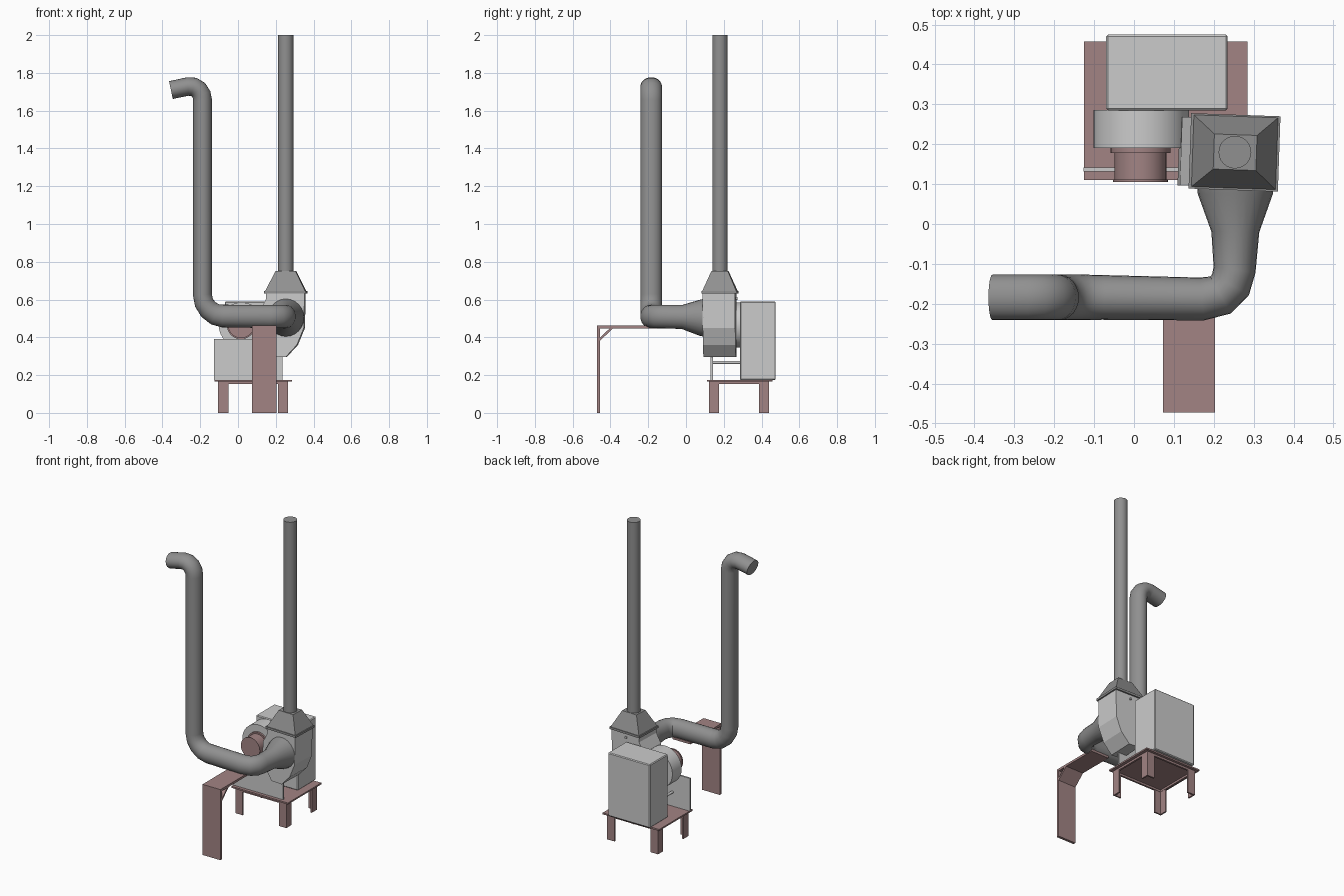
import bpy, bmesh, math
from mathutils import Vector, Matrix

if "Cube" in bpy.data.objects:
    bpy.data.objects.remove(bpy.data.objects["Cube"])


def material(name, col):
    m = bpy.data.materials.new(name)
    m.diffuse_color = (*col, 1)
    m.use_nodes = True
    m.node_tree.nodes["Principled BSDF"].inputs["Base Color"].default_value = m.diffuse_color
    return m


BROWN = material("brown_paint", (0.36, 0.23, 0.23))
DARK = material("dark_duct", (0.28, 0.28, 0.28))


def finish(name, bm, mat=None, smooth=False):
    bmesh.ops.recalc_face_normals(bm, faces=bm.faces)
    me = bpy.data.meshes.new(name)
    bm.to_mesh(me)
    bm.free()
    ob = bpy.data.objects.new(name, me)
    bpy.context.collection.objects.link(ob)
    if mat:
        me.materials.append(mat)
    if smooth:
        bpy.ops.object.select_all(action='DESELECT')
        ob.select_set(True)
        bpy.context.view_layer.objects.active = ob
        bpy.ops.object.shade_smooth_by_angle(angle=math.radians(35))
    return ob


def box(name, x, y, z, mat=None, bevel=0):
    bm = bmesh.new()
    lo, hi = Vector((x[0], y[0], z[0])), Vector((x[1], y[1], z[1]))
    bmesh.ops.create_cube(bm, size=1, matrix=Matrix.Translation((lo + hi) / 2)
                          @ Matrix.Diagonal((*(hi - lo), 1)))
    if bevel:
        bmesh.ops.bevel(bm, geom=bm.edges[:], offset=bevel, segments=1, affect='EDGES')
    return finish(name, bm, mat)


def loft(name, rings, mat=None, smooth=False):
    """Skin a list of equal-length point rings and cap both ends."""
    bm = bmesh.new()
    vs = [[bm.verts.new(p) for p in r] for r in rings]
    n = len(vs[0])
    for a, b in zip(vs, vs[1:]):
        for i in range(n):
            bm.faces.new((a[i], a[(i + 1) % n], b[(i + 1) % n], b[i]))
    bm.faces.new(vs[0])
    bm.faces.new(vs[-1])
    return finish(name, bm, mat, smooth)


def prism(name, profile, place, mat=None):
    """Profile points extruded between two levels; place(u, v, end) gives a point."""
    return loft(name, [[place(u, v, e) for u, v in profile] for e in (0, 1)], mat)


def sweep(name, stations, up, mat=None, n=24):
    """Stations are (point, side radius, up radius) along a path."""
    pts = [Vector(s[0]) for s in stations]
    up, rings = Vector(up), []
    last = None
    for i, (_, rs, ru) in enumerate(stations):
        t = Vector((0, 0, 0))
        if i:
            t += (pts[i] - pts[i - 1]).normalized()
        if i < len(pts) - 1:
            t += (pts[i + 1] - pts[i]).normalized()
        t.normalize()
        if last:
            up = last.rotation_difference(t) @ up
        last = t
        side = t.cross(up).normalized()
        rings.append([pts[i] + side * rs * math.cos(a) + up * ru * math.sin(a)
                      for a in (2 * math.pi * k / n for k in range(n))])
    return loft(name, rings, mat, True)


def y_cylinder(name, x, z, r, y0, y1, mat=None):
    return sweep(name, [((x, y0, z), r, r), ((x, y1, z), r, r)], (0, 0, 1), mat, 32)


def turn(ob, c, deg):
    ob.data.transform(Matrix.Translation((*c, 0)) @ Matrix.Rotation(math.radians(deg), 4, 'Z')
                      @ Matrix.Translation((-c[0], -c[1], 0)))


# Base table: top plate, edge frame, four angle-iron legs
box("table_top", (-0.125, 0.285), (0.11, 0.457), (0.165, 0.175), BROWN)
for i, y in enumerate((0.122, 0.428)):
    box(f"table_rail_x_{i}", (-0.105, 0.265), (y, y + 0.012), (0.152, 0.165), BROWN)
for i, x in enumerate((-0.105, 0.253)):
    box(f"table_rail_y_{i}", (x, x + 0.012), (0.122, 0.44), (0.152, 0.165), BROWN)
w, t = 0.054, 0.010
angle_iron = [(0, 0), (w, 0), (w, t), (t, t), (t, w), (0, w)]
for cx, sx in ((-0.105, 1), (0.265, -1)):
    for cy, sy in ((0.122, 1), (0.44, -1)):
        prism(f"table_leg_{'left' if sx > 0 else 'right'}_{'front' if sy > 0 else 'back'}",
              angle_iron, lambda u, v, e: (cx + sx * u, cy + sy * v, e * 0.165), BROWN)

# Machine cabinet, front plate and tie rod
box("cabinet", (-0.07, 0.235), (0.285, 0.475), (0.175, 0.59), bevel=0.005)
box("front_plate", (-0.127, 0.235), (0.131, 0.142), (0.175, 0.39))
y_cylinder("tie_rod", 0.0, 0.267, 0.008, 0.142, 0.285)

# Drum and motor
y_cylinder("drum", 0.018, 0.465, 0.12, 0.19, 0.286)
y_cylinder("motor_flange", 0.016, 0.465, 0.075, 0.178, 0.19, BROWN)
y_cylinder("motor", 0.016, 0.465, 0.065, 0.112, 0.178, BROWN)
y_cylinder("motor_end_cap", 0.016, 0.465, 0.069, 0.105, 0.112, BROWN)

# Fan housing (scroll) with bolt
scroll = [(0.15, 0.635), (0.15, 0.6), (0.118, 0.54), (0.112, 0.46), (0.135, 0.37),
          (0.18, 0.297), (0.255, 0.295), (0.315, 0.36), (0.352, 0.45), (0.355, 0.635)]
turn(prism("fan_housing", scroll, lambda u, v, e: (u, 0.092 + e * 0.172, v)), (0.25, 0.18), -2)
y_cylinder("housing_bolt", 0.25, 0.605, 0.008, 0.262, 0.272)

# Exhaust hood and stack
def rect(x0, x1, y0, y1, z):
    return [(x0, y0, z), (x1, y0, z), (x1, y1, z), (x0, y1, z)]


turn(box("hood_flange", (0.14, 0.364), (0.085, 0.274), (0.632, 0.646), DARK), (0.25, 0.18), -2)
turn(loft("hood", [rect(0.147, 0.358, 0.09, 0.27, 0.646), rect(0.2, 0.307, 0.136, 0.224, 0.75)],
          DARK), (0.25, 0.18), -2)
sweep("exhaust_stack", [((0.253, 0.18, 0.74), 0.041, 0.041), ((0.253, 0.18, 2.0), 0.041, 0.041)],
      (0, 1, 0), DARK)

# Intake duct: cone, side elbow, horizontal run, riser, spout
sweep("intake_duct", [
    ((0.254, 0.094, 0.504), 0.096, 0.1),
    ((0.254, 0.075, 0.504), 0.094, 0.096),
    ((0.254, -0.02, 0.508), 0.06, 0.064),
    ((0.252, -0.115, 0.51), 0.053, 0.062),
    ((0.242, -0.152, 0.51), 0.053, 0.062),
    ((0.217, -0.178, 0.51), 0.053, 0.061),
    ((0.17, -0.188, 0.51), 0.054, 0.061),
    ((-0.08, -0.184, 0.513), 0.056, 0.06),
    ((-0.12, -0.184, 0.521), 0.057, 0.057),
    ((-0.155, -0.184, 0.546), 0.057, 0.054),
    ((-0.18, -0.184, 0.582), 0.057, 0.051),
    ((-0.188, -0.184, 0.625), 0.057, 0.05),
    ((-0.188, -0.184, 1.655), 0.057, 0.05),
    ((-0.193, -0.184, 1.685), 0.057, 0.05),
    ((-0.210, -0.184, 1.711), 0.057, 0.05),
    ((-0.235, -0.184, 1.726), 0.057, 0.05),
    ((-0.265, -0.184, 1.728), 0.057, 0.049),
    ((-0.355, -0.184, 1.709), 0.057, 0.048)], (0, 0, 1), DARK)

# Duct support bracket: upright, shelf, diagonal brace
bx = (0.073, 0.203)
box("bracket_upright", bx, (-0.472, -0.455), (0, 0.463), BROWN)
box("bracket_shelf", bx, (-0.472, -0.15), (0.448, 0.463), BROWN)
prism("bracket_brace", [(-0.456, 0.382), (-0.456, 0.398), (-0.402, 0.449), (-0.384, 0.449)],
      lambda u, v, e: (bx[e], u, v), BROWN)
